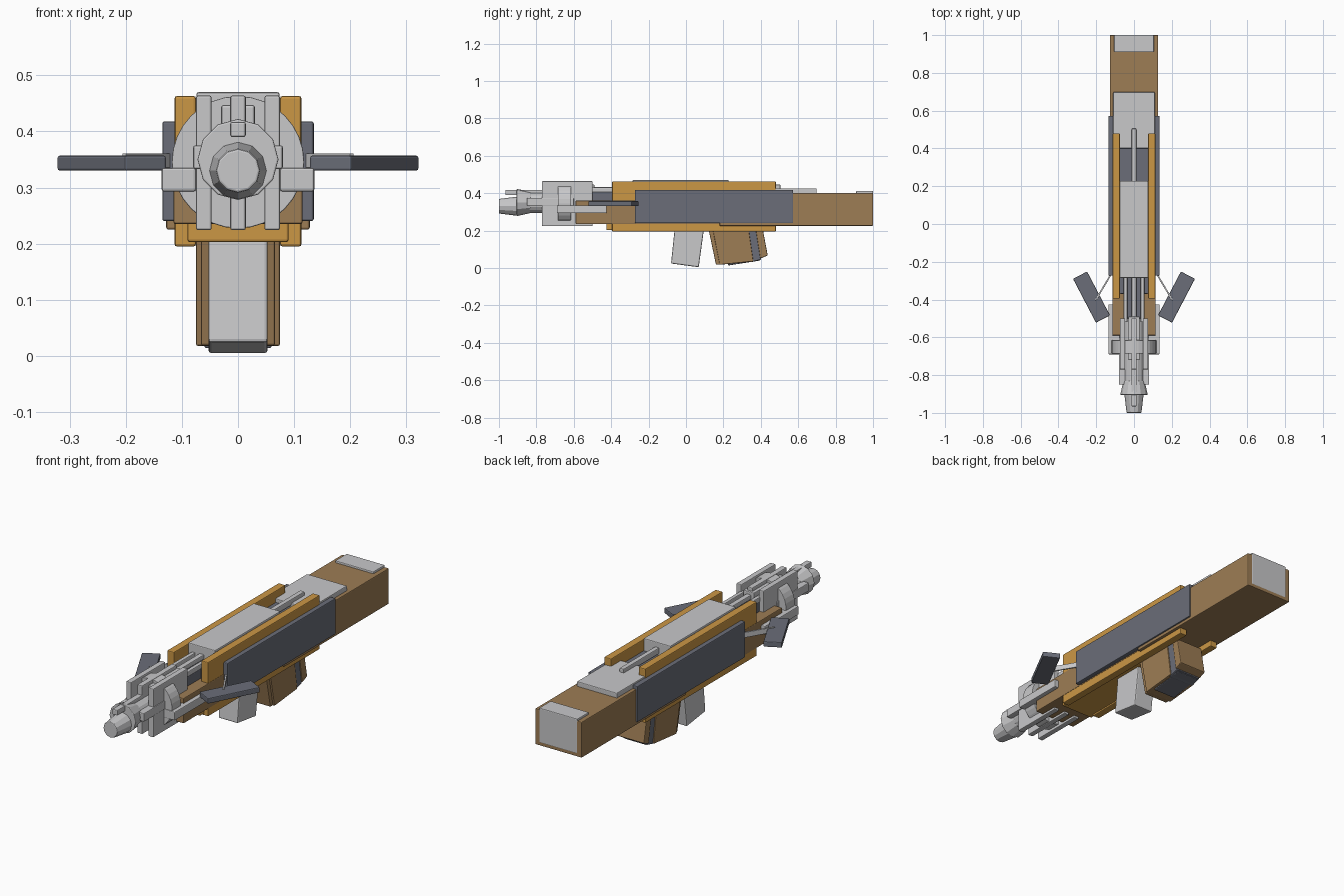
import bpy, bmesh, math
from mathutils import Matrix, Vector

if "Cube" in bpy.data.objects:
    bpy.data.objects.remove(bpy.data.objects["Cube"])


def material(name, rgb):
    m = bpy.data.materials.new(name)
    m.diffuse_color = (*rgb, 1)
    m.use_nodes = True
    m.node_tree.nodes["Principled BSDF"].inputs["Base Color"].default_value = m.diffuse_color
    return m


GREY = material("light grey", (0.58, 0.58, 0.59))
DARK = material("slate grey", (0.145, 0.155, 0.19))
ORANGE = material("amber", (0.60, 0.31, 0.06))
BROWN = material("brown", (0.34, 0.205, 0.09))


def finish(name, bm, mat, bevel=0.004):
    bmesh.ops.recalc_face_normals(bm, faces=bm.faces)
    me = bpy.data.meshes.new(name)
    bm.to_mesh(me)
    bm.free()
    me.materials.append(mat)
    ob = bpy.data.objects.new(name, me)
    bpy.context.collection.objects.link(ob)
    if bevel:
        b = ob.modifiers.new("bevel", "BEVEL")
        b.width = bevel
        b.segments = 2
        b.limit_method = "ANGLE"
    return ob


def box(name, x, y, z, mat, bevel=0.004, turn=0):
    """Box from (min, max) ranges, optionally turned about its vertical axis."""
    bm = bmesh.new()
    bmesh.ops.create_cube(bm, size=1)
    size = [r[1] - r[0] for r in (x, y, z)]
    mid = [(r[0] + r[1]) / 2 for r in (x, y, z)]
    bm.transform(Matrix.Translation(mid) @ Matrix.Rotation(turn, 4, "Z")
                 @ Matrix.Diagonal((*size, 1)))
    return finish(name, bm, mat, bevel)


def pair(name, x, y, z, mat, bevel=0.004, turn=0):
    """The same box on both sides."""
    box("right_" + name, x, y, z, mat, bevel, turn)
    box("left_" + name, (-x[1], -x[0]), y, z, mat, bevel, -turn)


def prism(name, half, profile, mat, bevel=0.004):
    """Side profile of (y, z) points extruded across x."""
    bm = bmesh.new()
    f = bm.faces.new([bm.verts.new((-half, y, z)) for y, z in profile])
    ext = bmesh.ops.extrude_face_region(bm, geom=[f])["geom"]
    bmesh.ops.translate(bm, vec=(2 * half, 0, 0),
                        verts=[v for v in ext if isinstance(v, bmesh.types.BMVert)])
    return finish(name, bm, mat, bevel)


def tube(name, y0, y1, r0, r1, z, mat, sides, bevel=0.004):
    """Cone or cylinder along y, radius r0 at y0 and r1 at y1."""
    bm = bmesh.new()
    bmesh.ops.create_cone(bm, cap_ends=True, segments=sides,
                          radius1=r0, radius2=r1, depth=y1 - y0)
    bm.transform(Matrix.Translation((0, (y0 + y1) / 2, z))
                 @ Matrix.Rotation(-math.pi / 2, 4, "X"))
    return finish(name, bm, mat, bevel)


# Main body and stock
box("stock", (-0.128, 0.128), (0.18, 1.0), (0.225, 0.402), BROWN)
box("fore_body", (-0.115, 0.115), (-0.59, 0.25), (0.235, 0.36), BROWN)
box("butt_plate", (-0.105, 0.105), (0.91, 1.001), (0.24, 0.412), GREY)
box("core", (-0.075, 0.075), (-0.37, 0.45), (0.3, 0.408), DARK)
box("core_front", (-0.055, 0.055), (-0.5, -0.3), (0.3, 0.408), DARK)
box("front_block", (-0.036, 0.036), (-0.56, -0.48), (0.3, 0.37), ORANGE)

# Amber frame and slate side panels
pair("frame_rail", (0.075, 0.113), (-0.395, 0.48), (0.195, 0.463), ORANGE)
box("belly_plate", (-0.09, 0.09), (-0.425, 0.12), (0.203, 0.24), ORANGE)
pair("side_panel", (0.105, 0.135), (-0.273, 0.573), (0.24, 0.418), DARK)

# Top covers and rods
box("top_cover", (-0.074, 0.074), (-0.285, 0.228), (0.40, 0.47), GREY)
box("rear_cover", (-0.11, 0.11), (0.4, 0.698), (0.39, 0.426), GREY)
box("rear_rod", (-0.012, 0.012), (0.2, 0.505), (0.415, 0.445), GREY)
pair("top_rod", (0.035, 0.055), (-0.52, -0.27), (0.405, 0.43), GREY)
box("centre_rod", (-0.013, 0.013), (-0.52, -0.27), (0.41, 0.433), GREY)
box("fin_bridge", (-0.03, 0.03), (-0.72, -0.49), (0.4, 0.447), GREY)

# Barrel and its fins
tube("muzzle", -1.0, -0.895, 0.039, 0.052, 0.33, GREY, 12)
tube("collar", -0.905, -0.83, 0.073, 0.056, 0.35, GREY, 12)
tube("barrel", -0.84, -0.5, 0.055, 0.055, 0.348, GREY, 16)
tube("barrel_disc", -0.685, -0.615, 0.118, 0.118, 0.345, GREY, 32, 0.002)
box("front_sight", (-0.014, 0.014), (-0.965, -0.76), (0.39, 0.417), GREY)
box("centre_fin", (-0.014, 0.014), (-0.77, -0.5), (0.224, 0.464), GREY)
pair("outer_fin", (0.047, 0.075), (-0.77, -0.5), (0.224, 0.464), GREY)
pair("barrel_rod", (0.04, 0.08), (-0.85, -0.6), (0.333, 0.375), GREY)
pair("side_block", (0.075, 0.136), (-0.69, -0.425), (0.293, 0.335), GREY)

# Folding side vanes on thin arms
vane_turn = -math.radians(27.6)
pair("vane", (0.183, 0.267), (-0.518, -0.256), (0.33, 0.357), DARK, 0.004, vane_turn)
pair("vane_arm", (0.157, 0.165), (-0.415, -0.25), (0.335, 0.361), GREY, 0.001,
     math.radians(30.6))

# Grip
prism("grip", 0.053, [(-0.06, 0.215), (0.097, 0.215), (0.068, 0.004), (-0.08, 0.024)], GREY, 0.006)

# Magazine: body, front lip, slate band, back and base
prism("magazine_lip", 0.066, [(0.12, 0.21), (0.16, 0.21), (0.195, 0.018), (0.16, 0.018)], BROWN)
prism("magazine_body", 0.075, [(0.142, 0.21), (0.335, 0.21), (0.36, 0.035), (0.18, 0.017)], BROWN)
prism("magazine_band", 0.07, [(0.32, 0.21), (0.38, 0.21), (0.402, 0.045), (0.345, 0.03)], DARK)
prism("magazine_back", 0.075, [(0.372, 0.21), (0.41, 0.21), (0.437, 0.067), (0.397, 0.05)], BROWN)
prism("magazine_base", 0.06, [(0.22, 0.05), (0.395, 0.075), (0.398, 0.04), (0.225, 0.013)], DARK)
